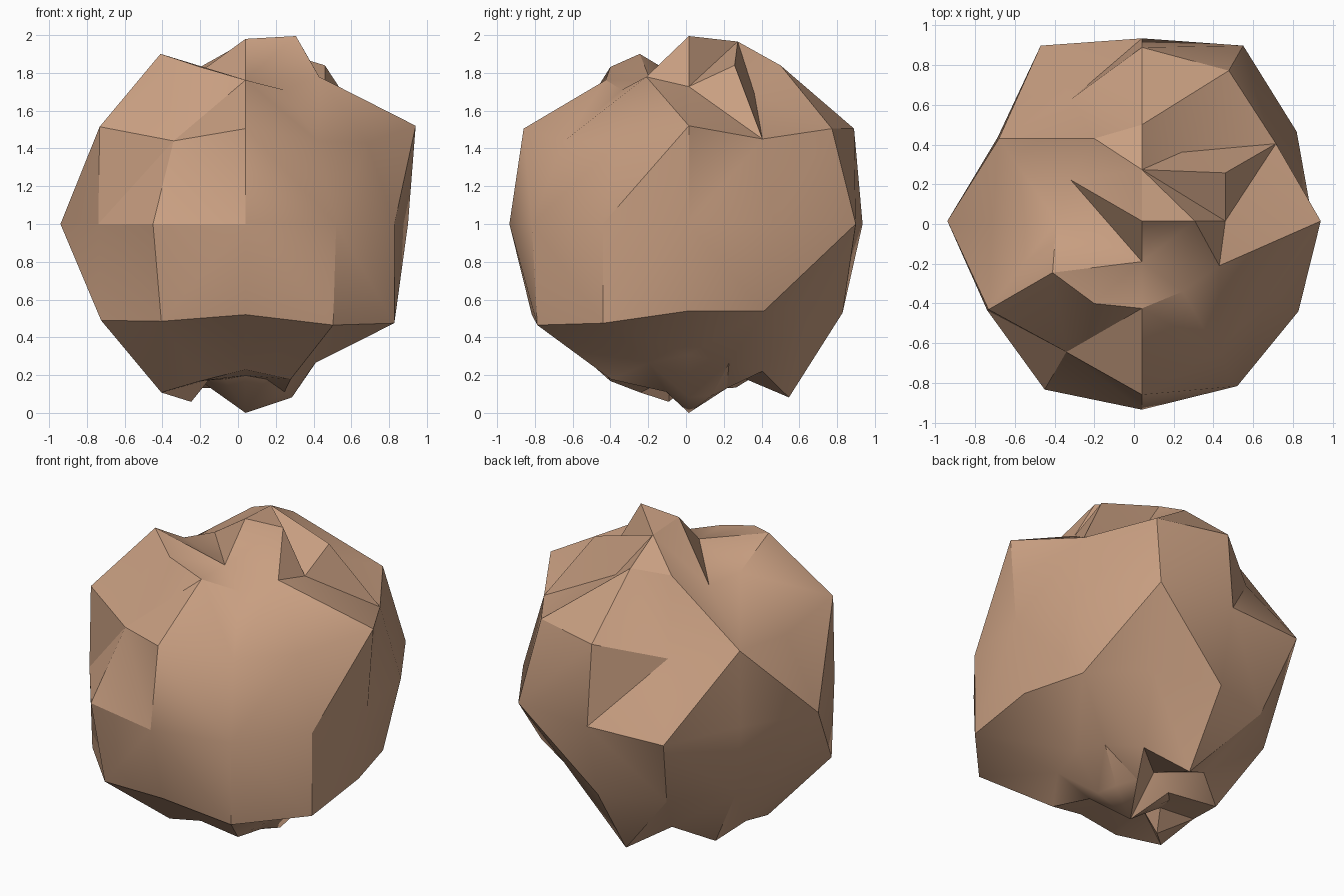
import bpy
import bmesh
from math import radians, cos, sin
from mathutils import Vector

default_cube = bpy.data.objects.get("Cube")
if default_cube:
    bpy.data.objects.remove(default_cube, do_unlink=True)

# Reach of the stone from its middle, in percent, for each latitude.
# Each ring starts at +x and turns towards +y in equal steps; None is a gap.
CENTRE = Vector((0.04, 0.015, 1.0))
GAP = None
REACH = {
    90: [98],
    75: [103, 100, GAP, 79],
    60: [84, 97, 80, 97, 96, 83, 86, 104, 96, 88, 82, 90],
    30: [104, 90, 101, 101, 82, 96, 87, 103, 88, 101, 88, 86],
    0: [86, 90, 102, 92, 102, 84, 98, 90, 98, 95, 96, 91],
    -30: [92, 92, 85, 94, 92, 90, 87, 102, 103, 96, 107, 105],
    -60: [80, 85, 90, 106, 90, 100, 95, 103, 96, 89, 95, 85],
    -72: [GAP] * 10 + [99] + [GAP] * 7,
    -75: [95, 94, 90, 81, 90, 88, 87, 85, 85, 83, 85, 92],
    -90: [100],
}

# Creases that must run between two places, each a (latitude, azimuth)
FALLING = (150, 240, 270)
CREASES = []
for az in range(0, 360, 30):
    after = (az + 30) % 360
    if az in FALLING:
        CREASES.append(((30, az), (0, after)))
    else:
        CREASES.append(((0, az), (30, after)))
CREASES += [
    ((75, 270), (60, 210)),
    ((75, 270), (60, 180)),
    ((75, 270), (60, 150)),
    ((75, 90), (60, 0)),
    ((60, 0), (30, 30)),
    ((60, 330), (30, 0)),
    ((60, 120), (30, 150)),
    ((0, 60), (-30, 30)),
    ((0, 60), (-30, 90)),
    ((0, 90), (-30, 120)),
    ((-30, 150), (-60, 120)),
]


def direction(latitude, azimuth):
    """Unit vector pointing to a place on the globe, in degrees."""
    lat, az = radians(latitude), radians(azimuth)
    return Vector((cos(lat) * cos(az), cos(lat) * sin(az), sin(lat)))


def turn_crease(start, end):
    """Turn the edge that separates two corners so that it joins them."""
    for face in start.link_faces:
        for edge in face.edges:
            if start in edge.verts:
                continue
            if any(end in other.verts for other in edge.link_faces):
                if end not in edge.verts:
                    bmesh.utils.edge_rotate(edge, True)
                return


def make_material(name, colour):
    material = bpy.data.materials.new(name)
    material.use_nodes = True
    material.diffuse_color = colour
    for node in material.node_tree.nodes:
        if node.type == "BSDF_PRINCIPLED":
            node.inputs["Base Color"].default_value = colour
            node.inputs["Roughness"].default_value = 0.9
    return material


# Skin the points on a round globe first, then push each one in or out
bm = bmesh.new()
corners, pushed = {}, {}
for latitude, ring in REACH.items():
    step = 360 // len(ring)
    for index, percent in enumerate(ring):
        if percent is GAP:
            continue
        way = direction(latitude, index * step)
        vert = bm.verts.new(way)
        corners[latitude, index * step] = vert
        pushed[vert] = CENTRE + way * (percent / 100)
bmesh.ops.convex_hull(bm, input=list(bm.verts))
for vert, place in pushed.items():
    vert.co = place

# Break up the bent quads, set the creases and face everything outwards
bmesh.ops.triangulate(bm, faces=list(bm.faces), quad_method="BEAUTY")
for start, end in CREASES:
    joined = any(corners[end] in edge.verts for edge in corners[start].link_edges)
    if not joined:
        turn_crease(corners[start], corners[end])
bmesh.ops.recalc_face_normals(bm, faces=list(bm.faces))
mesh = bpy.data.meshes.new("boulder")
bm.to_mesh(mesh)
bm.free()

# Boulder
boulder = bpy.data.objects.new("boulder", mesh)
bpy.context.collection.objects.link(boulder)
mesh.materials.append(make_material("tan stone", (0.58, 0.345, 0.22, 1.0)))

# Soft shading with the hard creases kept
bpy.ops.object.select_all(action="DESELECT")
boulder.select_set(True)
bpy.context.view_layer.objects.active = boulder
bpy.ops.object.shade_smooth_by_angle(angle=radians(30))
